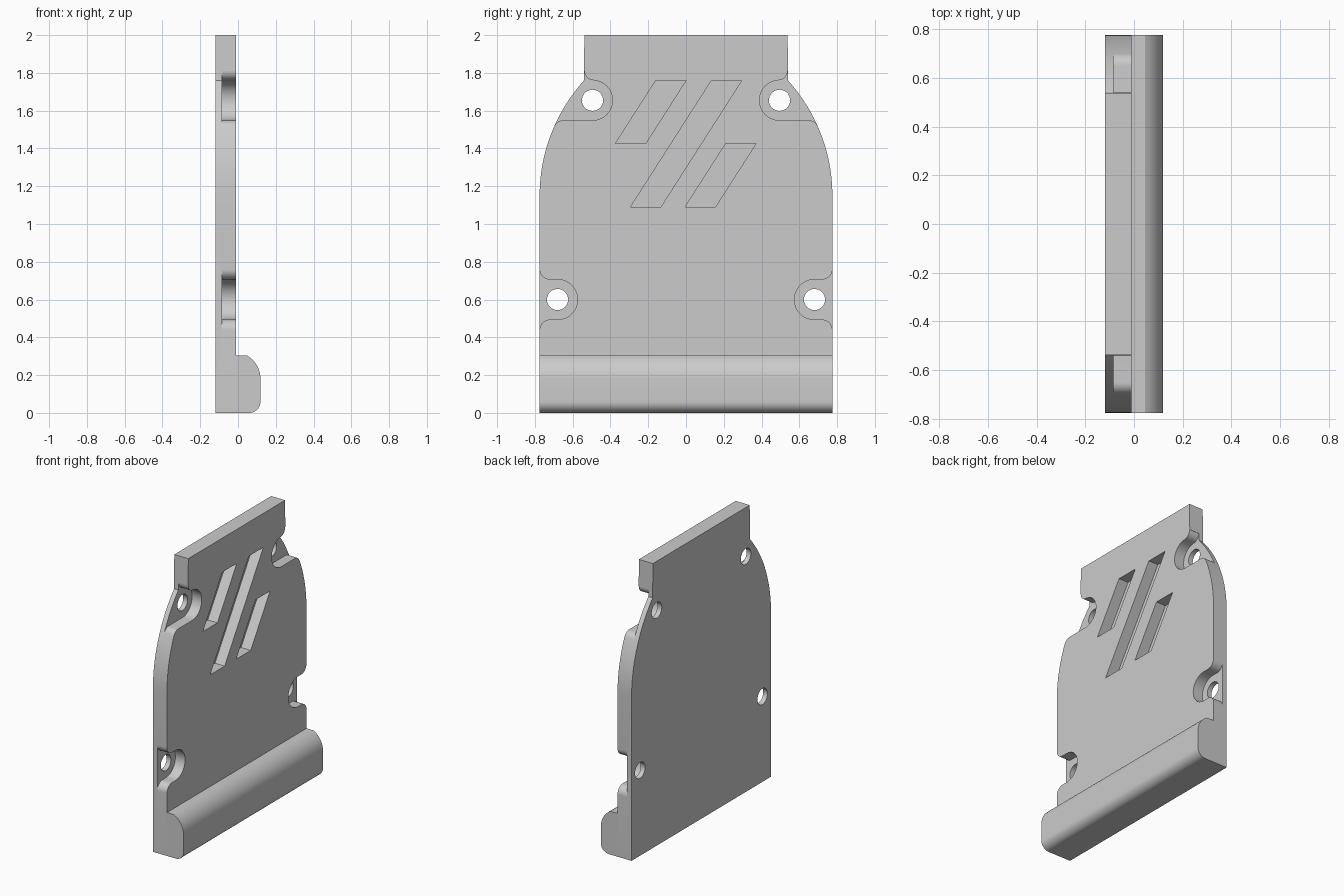
import bpy, bmesh
from math import sin, cos, radians
from mathutils import Vector

cube = bpy.data.objects.get("Cube")
if cube:
    bpy.data.objects.remove(cube, do_unlink=True)

grey = bpy.data.materials.new("plain_grey")
grey.use_nodes = True
grey.diffuse_color = (0.6, 0.6, 0.6, 1)
grey.node_tree.nodes["Principled BSDF"].inputs["Base Color"].default_value = (0.6, 0.6, 0.6, 1)

BACK, FLOOR, FACE, FRONT = -0.119, -0.085, -0.01, 0.119
HALF, NECK = 0.775, 0.538


def arc(cx, cy, r, start, end, n=12):
    """Points along a circular arc, angles in degrees."""
    angles = [radians(start + (end - start) * i / n) for i in range(n + 1)]
    return [(cx + r * cos(a), cy + r * sin(a)) for a in angles]


def prism(name, points, sweep):
    """Closed solid from 3D outline points swept along a vector."""
    bm = bmesh.new()
    face = bm.faces.new([bm.verts.new(p) for p in points])
    top = bmesh.ops.extrude_face_region(bm, geom=[face])["geom"]
    verts = [g for g in top if isinstance(g, bmesh.types.BMVert)]
    bmesh.ops.translate(bm, verts=verts, vec=Vector(sweep))
    bmesh.ops.recalc_face_normals(bm, faces=bm.faces)
    mesh = bpy.data.meshes.new(name)
    bm.to_mesh(mesh)
    bm.free()
    mesh.materials.append(grey)
    obj = bpy.data.objects.new(name, mesh)
    bpy.context.collection.objects.link(obj)
    return obj


def slab(name, yz, x0, x1):
    return prism(name, [(x0, y, z) for y, z in yz], (x1 - x0, 0, 0))


def combine(target, tool, operation):
    mod = target.modifiers.new(operation, "BOOLEAN")
    mod.operation, mod.solver, mod.object = operation, "EXACT", tool
    bpy.context.view_layer.objects.active = target
    bpy.ops.object.modifier_apply(modifier=mod.name)
    bpy.data.objects.remove(tool, do_unlink=True)


# Plate: straight sides, arched shoulders and a square neck
side = [(-HALF, 0)] + arc(0.134, 1.15, 0.909, 180, 137.9, 32) + [(-NECK, 2)]
plate = slab("cover_plate", side + [(-y, z) for y, z in reversed(side)], BACK, FACE)

# Rounded bar across the foot
bar_profile = ([(FACE, 0)] + arc(FRONT - 0.06, 0.06, 0.06, -90, 0)
               + arc(FRONT - 0.143, 0.18, 0.143, 0, 61) + [(FACE, 0.305)])
bar = prism("foot_bar", [(x, -HALF, z) for x, z in bar_profile], (0, 2 * HALF, 0))
combine(plate, bar, "UNION")

# Screw pockets with flared mouths, and their holes
upper_pocket = (arc(-0.495, 1.655, 0.106, -90, 90, 24) + arc(-0.488, 1.811, 0.05, -90, -180)
                + [(-0.9, 1.811), (-0.9, 1.61)] + arc(-0.65, 1.499, 0.05, 156, 90))
lower_pocket = (arc(-0.68, 0.6, 0.106, -90, 90, 24) + arc(-0.72, 0.761, 0.055, -90, -180)
                + [(-0.9, 0.761), (-0.9, 0.439)] + arc(-0.72, 0.439, 0.055, 180, 90))
for pocket, hy, hz in ((upper_pocket, -0.495, 1.655), (lower_pocket, -0.68, 0.6)):
    for s in (1, -1):
        hole = arc(s * hy, hz, 0.056, 0, 348.75, 31)
        combine(plate, slab("pocket_cutter", [(s * y, z) for y, z in pocket], FLOOR, 0.05), "DIFFERENCE")
        combine(plate, slab("hole_cutter", hole, -0.2, 0.05), "DIFFERENCE")

# Three slanted grooves: left edge at the top, top and bottom height
for left, top, bottom in ((-0.16, 1.76, 1.425), (0.135, 1.76, 1.09), (0.21, 1.425, 1.09)):
    shift = (top - bottom) * 0.64
    groove = [(left, top), (left + 0.16, top), (left + 0.16 - shift, bottom), (left - shift, bottom)]
    combine(plate, slab("groove_cutter", groove, FLOOR, 0.05), "DIFFERENCE")

bpy.ops.object.select_all(action="DESELECT")
plate.select_set(True)
bpy.context.view_layer.objects.active = plate
bpy.ops.object.shade_smooth_by_angle(angle=radians(30))
